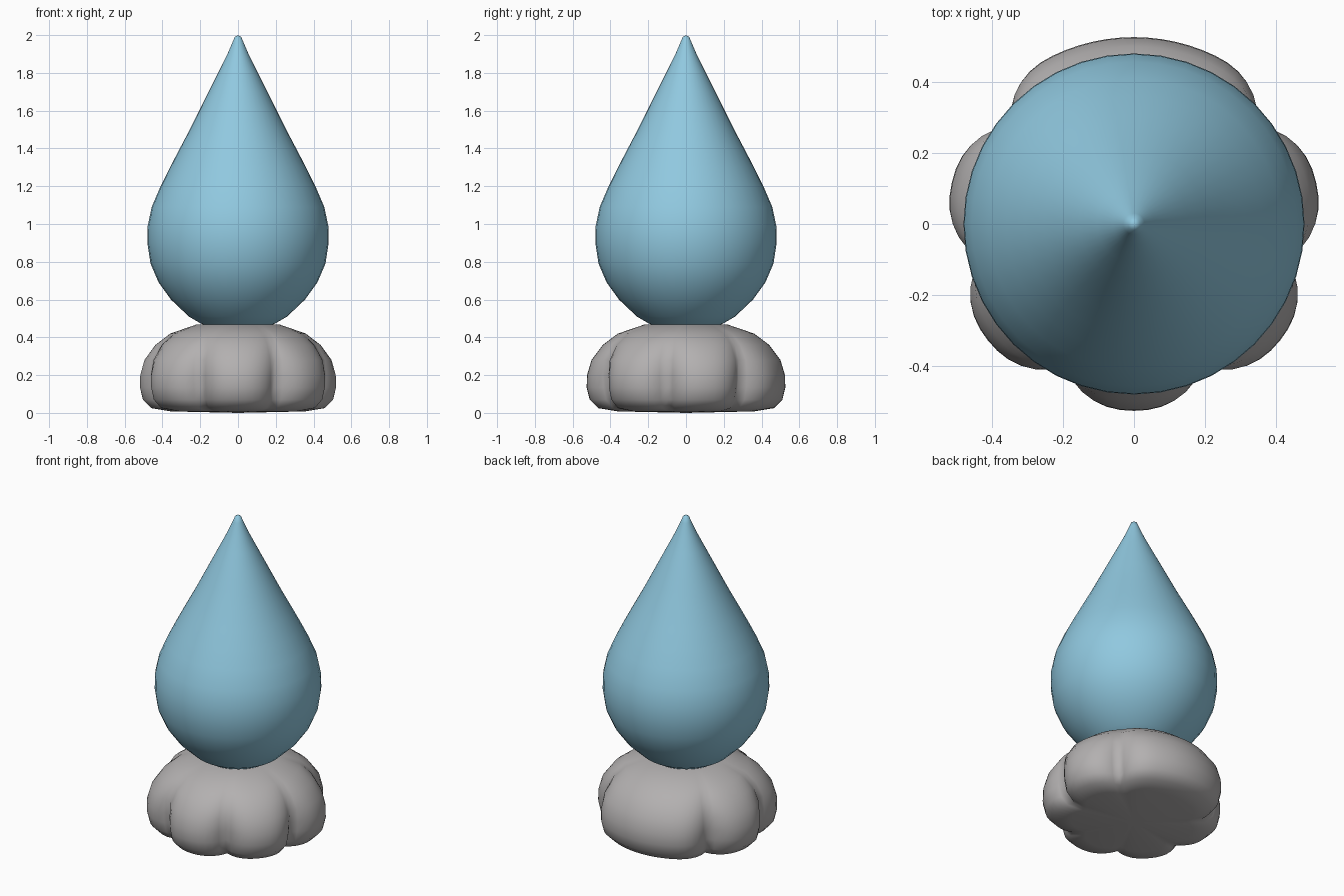
import bpy, bmesh, math

cube = bpy.data.objects.get("Cube")
if cube:
    bpy.data.objects.remove(cube, do_unlink=True)


def make_material(name, color):
    mat = bpy.data.materials.new(name)
    mat.use_nodes = True
    mat.diffuse_color = color
    mat.node_tree.nodes["Principled BSDF"].inputs["Base Color"].default_value = color
    return mat


def plain_radius(radius, z, angle):
    return radius


def lathe(name, profile, segments, mat, shape=plain_radius):
    """Spin (radius, height) points, listed bottom to top, into a closed smooth body."""
    bm = bmesh.new()
    rings = []
    for radius, z in profile:
        if radius == 0:
            rings.append([bm.verts.new((0, 0, z))] * segments)
            continue
        ring = []
        for i in range(segments):
            a = math.tau * i / segments - math.pi / 2
            r = shape(radius, z, a)
            ring.append(bm.verts.new((r * math.cos(a), r * math.sin(a), z)))
        rings.append(ring)
    for low, high in zip(rings, rings[1:]):
        for i in range(segments):
            j = (i + 1) % segments
            corners = dict.fromkeys((low[i], low[j], high[j], high[i]))
            bm.faces.new(list(corners))
    for face in bm.faces:
        face.smooth = True
    bmesh.ops.recalc_face_normals(bm, faces=bm.faces)
    mesh = bpy.data.meshes.new(name)
    bm.to_mesh(mesh)
    bm.free()
    mesh.materials.append(mat)
    obj = bpy.data.objects.new(name, mesh)
    bpy.context.collection.objects.link(obj)
    return obj


def lobed_radius(radius, z, angle):
    """Seven lobes, one facing front; the two rear lobes merge into one."""
    step = math.tau / 7
    turn = (angle + math.pi / 2) / step
    offset = abs(turn - round(turn)) * 2
    if abs(turn - 3.5) < 0.5:
        offset = 0
    fade = max(0.0, min(1.0, (0.47 - z) / 0.3))
    return radius * (1 - 0.17 * fade * offset ** 2.5)


blue = make_material("sky blue", (0.28, 0.58, 0.74, 1))
grey = make_material("warm grey", (0.45, 0.435, 0.435, 1))

# Teardrop body
drop_profile = [
    (0, 0.42), (0.11, 0.435), (0.2, 0.475), (0.26, 0.51), (0.355, 0.6),
    (0.42, 0.69), (0.463, 0.79), (0.48, 0.9), (0.478, 0.99), (0.457, 1.09),
    (0.41, 1.2), (0.36, 1.3), (0.308, 1.4), (0.255, 1.5), (0.205, 1.6),
    (0.155, 1.7), (0.105, 1.8), (0.06, 1.89), (0.03, 1.96), (0.017, 1.99), (0, 2.0),
]
lathe("teardrop", drop_profile, 40, blue)

# Lobed cushion base
base_profile = [
    (0, 0), (0.36, 0.008), (0.465, 0.025), (0.51, 0.07), (0.526, 0.135),
    (0.524, 0.2), (0.5, 0.28), (0.44, 0.36), (0.36, 0.42), (0.22, 0.468), (0, 0.474),
]
lathe("lobed_base", base_profile, 84, grey, lobed_radius)
